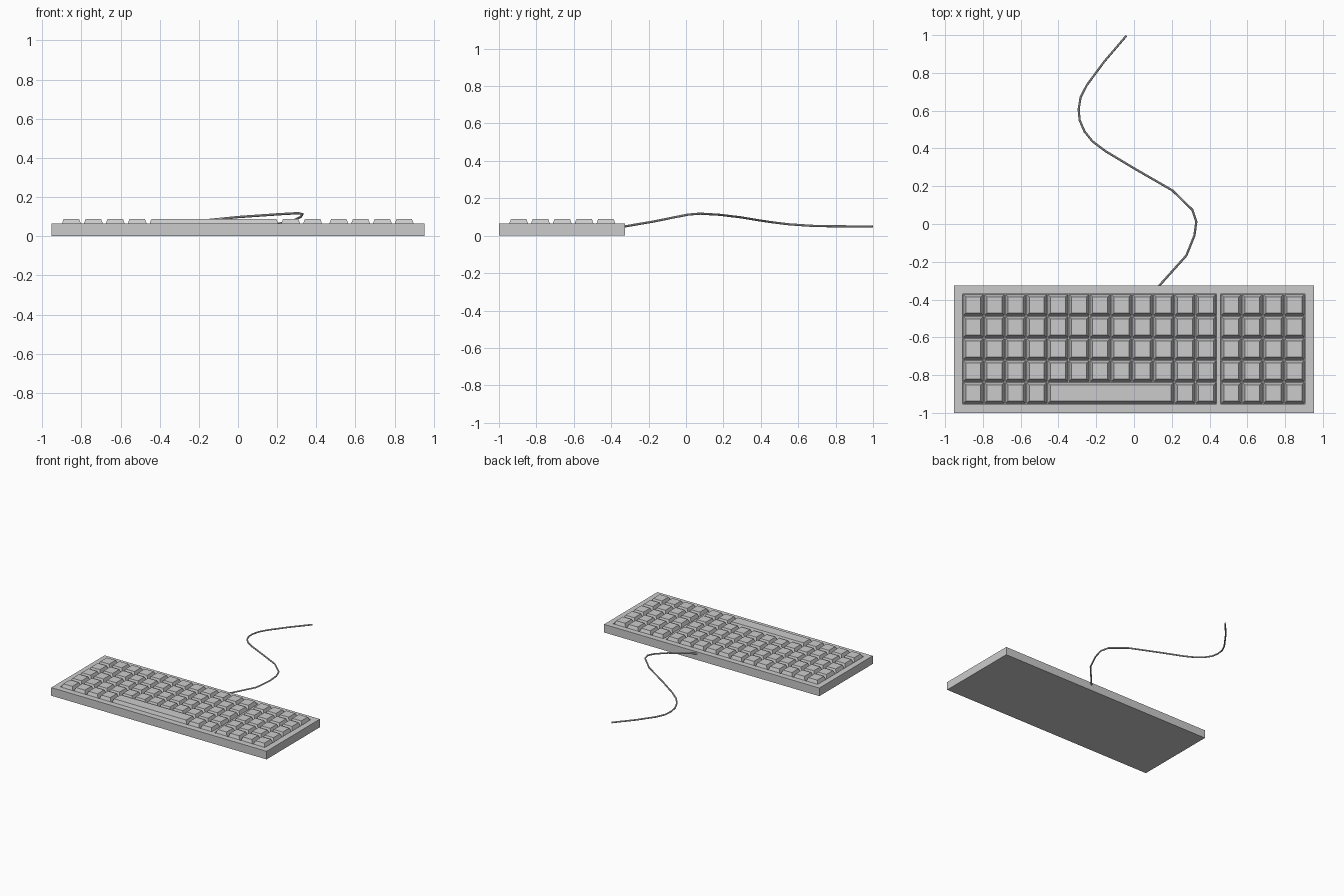
import bpy, bmesh
from mathutils import Vector

if "Cube" in bpy.data.objects:
    bpy.data.objects.remove(bpy.data.objects["Cube"])

FLOOR, DECK, KEY_TOP = 0.05, 0.065, 0.088
Y0, Y1 = -0.953, -0.37            # key field front and back
PY = (Y1 - Y0) / 5                # row pitch
BLOCKS = [(-0.907, 0.437, 12), (0.459, 0.905, 4)]   # left x, right x, columns


def add_frustum(bm, x0, x1, y0, y1, z0, z1, taper=0.0):
    t = taper
    low = [bm.verts.new(p) for p in
           ((x0, y0, z0), (x1, y0, z0), (x1, y1, z0), (x0, y1, z0))]
    top = [bm.verts.new(p) for p in
           ((x0 + t, y0 + t, z1), (x1 - t, y0 + t, z1),
            (x1 - t, y1 - t, z1), (x0 + t, y1 - t, z1))]
    bm.faces.new(low[::-1])
    bm.faces.new(top)
    for i in range(4):
        j = (i + 1) % 4
        bm.faces.new((low[i], low[j], top[j], top[i]))


def make_object(name, bm):
    mesh = bpy.data.meshes.new(name)
    bm.to_mesh(mesh)
    bm.free()
    ob = bpy.data.objects.new(name, mesh)
    bpy.context.collection.objects.link(ob)
    return ob


# case: slab with two shallow wells for the keys
bm = bmesh.new()
add_frustum(bm, -0.953, 0.953, -1.0, -0.325, 0.0, DECK)
case = make_object("case", bm)

bm = bmesh.new()
for x0, x1, n in BLOCKS:
    add_frustum(bm, x0, x1, Y0, Y1, FLOOR, DECK + 0.05)
wells = make_object("well_cutter", bm)
wells.hide_render = True

cut = case.modifiers.new("wells", 'BOOLEAN')
cut.operation = 'DIFFERENCE'
cut.solver = 'EXACT'
cut.object = wells
bpy.context.view_layer.objects.active = case
bpy.ops.object.modifier_apply(modifier=cut.name)
bpy.data.objects.remove(wells)


# keys: tapered caps, front row of the main block has the space bar
def key_block(name, x0, x1, n, has_space):
    px = (x1 - x0) / n
    gap = 0.002
    bm = bmesh.new()
    for row in range(5):
        col = 0
        while col < n:
            width = 6 if has_space and row == 0 and col == 4 else 1
            add_frustum(bm, x0 + col * px + gap, x0 + (col + width) * px - gap,
                        Y0 + row * PY + gap, Y0 + (row + 1) * PY - gap,
                        FLOOR - 0.001, KEY_TOP, 0.0145)
            col += width
    return make_object(name, bm)


key_block("main_keys", *BLOCKS[0], True)
key_block("side_keys", *BLOCKS[1], False)

# cable: thin tube leaving the back of the case
path = [(0.12, -0.34, .047), (0.135, -0.325, .05), (.277, -.167, .077),
        (.32, -.06, .099), (.33, .013, .113), (.309, .075, .118),
        (.203, .178, .112), (0, .295, .098), (-.15, .385, .083),
        (-.22, .438, .075), (-.262, .49, .068), (-.288, .55, .061),
        (-.293, .607, .057), (-.283, .67, .053), (-.25, .735, .051),
        (-.156, .862, .05), (-.04, .997, .05)]
curve = bpy.data.curves.new("cable", 'CURVE')
curve.dimensions = '3D'
curve.bevel_depth = 0.006
curve.bevel_resolution = 2
curve.use_fill_caps = True
spline = curve.splines.new('POLY')
spline.points.add(len(path) - 1)
for pt, co in zip(spline.points, path):
    pt.co = Vector((*co, 1.0))
cable = bpy.data.objects.new("cable", curve)
bpy.context.collection.objects.link(cable)
bpy.ops.object.select_all(action='DESELECT')
cable.select_set(True)
bpy.context.view_layer.objects.active = cable
bpy.ops.object.convert(target='MESH')
bpy.ops.object.shade_smooth_by_angle()
